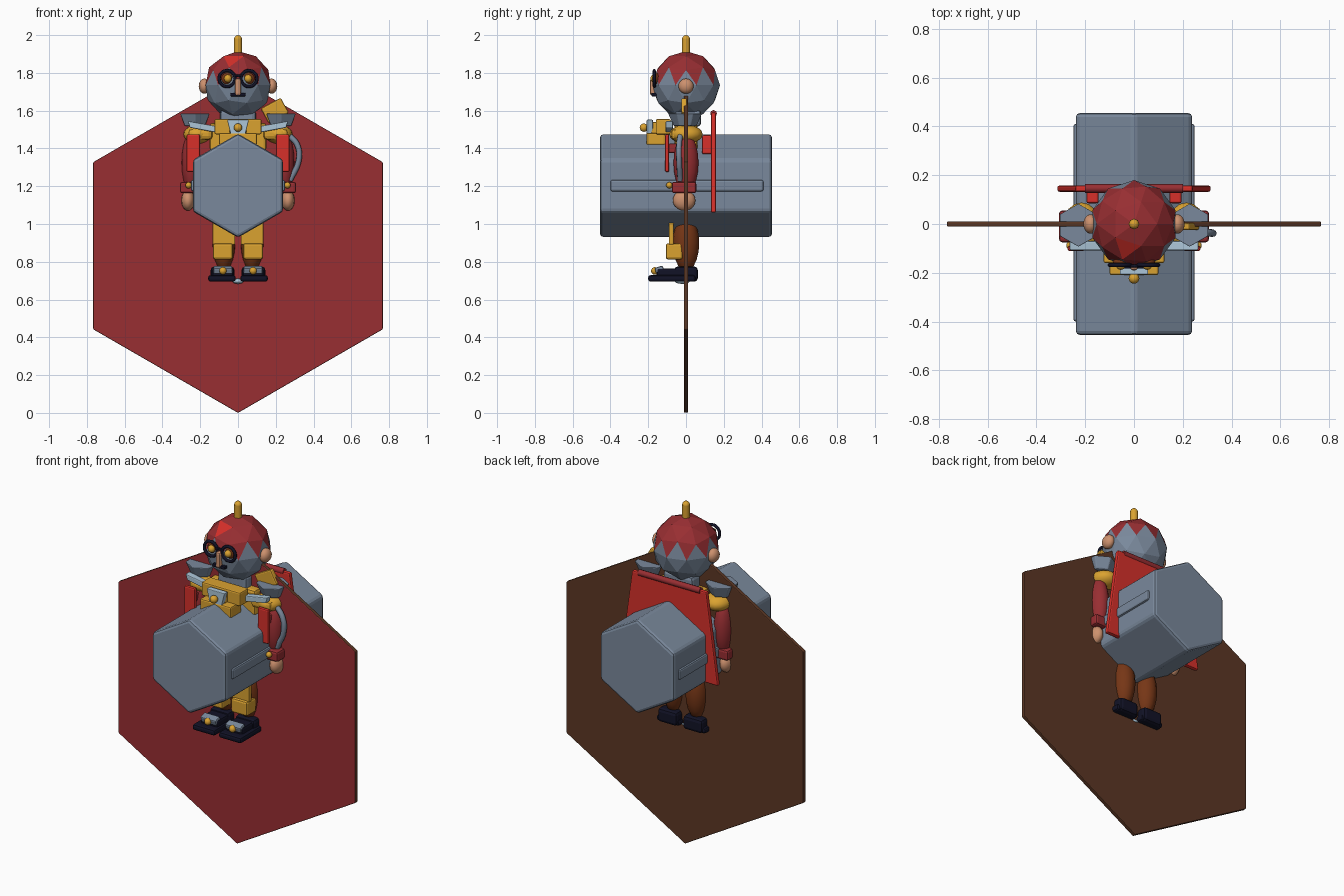
import bpy, bmesh, math
from mathutils import Vector, Matrix, Euler

if "Cube" in bpy.data.objects:
    bpy.data.objects.remove(bpy.data.objects["Cube"])


def material(name, rgb):
    m = bpy.data.materials.new(name)
    lin = [((c / 255 + 0.055) / 1.055) ** 2.4 for c in rgb]
    m.diffuse_color = (*lin, 1)
    m.use_nodes = True
    m.node_tree.nodes["Principled BSDF"].inputs["Base Color"].default_value = m.diffuse_color
    return m


RED = material("dark red", (152, 46, 50))
BRIGHT = material("bright red", (215, 48, 42))
GREY = material("steel grey", (122, 137, 156))
PALE = material("pale steel", (172, 198, 216))
GOLD = material("gold", (218, 162, 48))
SKIN = material("skin", (205, 145, 110))
NAVY = material("navy black", (17, 18, 38))
BROWN = material("plate brown", (92, 55, 36))
RUST = material("leg brown", (118, 54, 22))


def finish(name, bm, mat, bevel=0, smooth=False):
    bmesh.ops.recalc_face_normals(bm, faces=bm.faces)
    me = bpy.data.meshes.new(name)
    bm.to_mesh(me)
    bm.free()
    ob = bpy.data.objects.new(name, me)
    bpy.context.collection.objects.link(ob)
    me.materials.append(mat)
    if bevel:
        b = ob.modifiers.new("bevel", 'BEVEL')
        b.width, b.segments = bevel, 2
    if smooth:
        me.shade_smooth()
    return ob


def box(name, c, size, mat, bevel=0.008, rot=(0, 0, 0)):
    bm = bmesh.new()
    m = Matrix.LocRotScale(Vector(c), Euler(rot), Vector(size))
    bmesh.ops.create_cube(bm, size=1, matrix=m)
    return finish(name, bm, mat, bevel)


def ball(name, c, r, mat, seg=16):
    bm = bmesh.new()
    r = r if isinstance(r, tuple) else (r, r, r)
    m = Matrix.LocRotScale(Vector(c), None, Vector(r))
    bmesh.ops.create_uvsphere(bm, u_segments=seg, v_segments=seg // 2 + 2, radius=1, matrix=m)
    return finish(name, bm, mat, smooth=True)


def prism(name, pts, y0, y1, mat, bevel=0):
    """Extrude an x-z outline along y."""
    bm = bmesh.new()
    f = bm.faces.new([bm.verts.new((x, y0, z)) for x, z in pts])
    g = bmesh.ops.extrude_face_region(bm, geom=[f])
    bmesh.ops.translate(bm, vec=(0, y1 - y0, 0),
                        verts=[v for v in g["geom"] if isinstance(v, bmesh.types.BMVert)])
    return finish(name, bm, mat, bevel)


def tube(name, pts, r, mat, closed=False):
    cu = bpy.data.curves.new(name, 'CURVE')
    cu.dimensions = '3D'
    cu.bevel_depth, cu.bevel_resolution, cu.use_fill_caps = r, 2, True
    cu.resolution_u = 6
    sp = cu.splines.new('BEZIER')
    sp.bezier_points.add(len(pts) - 1)
    for p, co in zip(sp.bezier_points, pts):
        p.co = co
        p.handle_left_type = p.handle_right_type = 'AUTO'
    sp.use_cyclic_u = closed
    cu.materials.append(mat)
    ob = bpy.data.objects.new(name, cu)
    bpy.context.collection.objects.link(ob)
    return ob


def ring(name, c, R, r, mat, flat=False):
    pts = []
    for i in range(8):
        a = i * math.tau / 8
        u, v = R * math.cos(a), R * math.sin(a)
        pts.append((c[0] + u, c[1] + (v if flat else 0), c[2] + (0 if flat else v)))
    return tube(name, pts, r, mat, True)


def hexagon(cz, R):
    return [(R * math.sin(i * math.pi / 3), cz + R * math.cos(i * math.pi / 3)) for i in range(6)]


# Big hexagonal plate: brown body with a red front face
plate = prism("hex_plate", hexagon(0.885, 0.885), -0.011, 0.011, BROWN, 0.004)
plate.data.materials.append(RED)
for p in plate.data.polygons:
    if p.normal.y < -0.9:
        p.material_index = 1

# Hexagonal barrel through the body with side ribs
prism("hex_barrel", hexagon(1.203, 0.275), -0.455, 0.455, GREY, 0.016)
for s in (-1, 1):
    box("barrel_rib", (s * 0.236, 0.005, 1.203), (0.026, 0.81, 0.06), GREY, 0.01)

# Head: faceted ball, red zigzag cap above its middle
bm = bmesh.new()
bmesh.ops.create_icosphere(bm, subdivisions=2, radius=0.18, matrix=Matrix.Translation((0, 0, 1.735)))
head = finish("head", bm, GREY)
head.data.materials.append(RED)
head.data.materials.append(BRIGHT)
for p in head.data.polygons:
    if p.center.z > 1.735 + 0.24 * 0.18:
        p.material_index = 1
tuft = min(head.data.polygons, key=lambda p: (p.center - Vector((-0.03, -0.13, 1.845))).length)
tuft.material_index = 2

# Crest on top of the head
tube("crest", [(0, 0, 1.89), (0, 0, 1.935), (0, 0, 1.98)], 0.022, GOLD)
ball("crest_tip", (0, 0, 1.978), 0.022, GOLD, 8)

# Face
box("nose", (0, -0.172, 1.725), (0.03, 0.036, 0.09), SKIN, 0.01)
box("moustache", (0, -0.168, 1.685), (0.08, 0.03, 0.018), NAVY, 0.005)
box("glasses_bridge", (0, -0.172, 1.785), (0.04, 0.012, 0.012), NAVY, 0.003)
for s in (-1, 1):
    ring("glasses_rim", (s * 0.058, -0.168, 1.77), 0.042, 0.0085, NAVY)
    ball("eye_socket", (s * 0.056, -0.155, 1.77), (0.032, 0.014, 0.032), RUST, 12)
    ball("eye", (s * 0.054, -0.168, 1.77), 0.021, GOLD, 10)
    ball("ear", (s * 0.178, 0, 1.73), (0.03, 0.04, 0.04), SKIN)

# Neck and torso
box("collar", (0, 0.01, 1.56), (0.19, 0.14, 0.09), GREY, 0.02)
box("torso", (0, 0, 1.46), (0.3, 0.12, 0.15), GOLD, 0.015)

# Chest armour
box("chest_upper", (0, -0.12, 1.515), (0.25, 0.08, 0.08), GOLD, 0.008)
box("chest_lower", (0, -0.16, 1.45), (0.2, 0.1, 0.065), GOLD, 0.008)
prism("chest_badge", [(-0.058, 1.552), (0.058, 1.552), (0.035, 1.46), (-0.035, 1.46)],
      -0.208, -0.175, PALE, 0.004)
box("badge_mount", (0, -0.16, 1.51), (0.09, 0.05, 0.06), GOLD)
ball("badge_knob", (0, -0.223, 1.51), 0.022, GOLD)
box("shoulder_strap", (0.195, -0.01, 1.60), (0.12, 0.03, 0.09), GOLD, 0.008, (0, -0.5, 0))

# Arms, one per side
for s in (-1, 1):
    prism("chest_lapel", [(s * 0.265, 1.545), (s * 0.255, 1.51), (s * 0.12, 1.485), (s * 0.1, 1.515)],
          -0.108, -0.07, PALE, 0.005)
    # Tapered hexagonal shoulder pad
    bm = bmesh.new()
    bmesh.ops.create_cone(bm, cap_ends=True, segments=6, radius1=0.062, radius2=0.09, depth=0.065,
                          matrix=Matrix.Translation((s * 0.228, -0.005, 1.552)))
    finish("shoulder_pad", bm, GREY, 0.005)
    ball("shoulder", (s * 0.215, 0, 1.475), (0.075, 0.088, 0.05), GOLD)
    box("shoulder_block", (s * 0.2, -0.01, 1.475), (0.13, 0.14, 0.06), GOLD, 0.02)
    ball("arm", (s * 0.248, 0, 1.325), (0.052, 0.066, 0.16), RED)
    box("arm_plate", (s * 0.237, -0.1, 1.375), (0.07, 0.022, 0.2), BRIGHT, 0.008)
    box("arm_plate_mount", (s * 0.24, -0.065, 1.4), (0.03, 0.06, 0.05), RED)
    box("cuff", (s * 0.262, -0.01, 1.193), (0.09, 0.13, 0.06), RED, 0.012)
    ring("wrist_band", (s * 0.262, 0, 1.21), 0.044, 0.008, GREY)
    ball("cuff_button", (s * 0.262, -0.088, 1.205), 0.017, GOLD, 10)
    ball("hand", (s * 0.265, -0.01, 1.125), (0.035, 0.06, 0.055), SKIN)

# Hose down one arm
tube("arm_hose", [(0.27, -0.03, 1.47), (0.313, -0.037, 1.42), (0.322, -0.037, 1.34), (0.275, -0.03, 1.23)],
     0.015, GREY)

# Flared back board with rolled rims
prism("back_board", [(-0.24, 1.59), (0.24, 1.59), (0.315, 1.06), (-0.315, 1.06)], 0.132, 0.158, BRIGHT, 0.008)
tube("board_top_roll", [(-0.2, 0.146, 1.585), (0, 0.146, 1.585), (0.2, 0.146, 1.585)], 0.018, RED)
for s in (-1, 1):
    box("board_bracket", (s * 0.17, 0.11, 1.42), (0.05, 0.05, 0.1), BRIGHT)

# Legs and feet, one per side
for s in (-1, 1):
    ball("leg", (s * 0.075, 0, 0.9), (0.062, 0.07, 0.15), RUST)
    box("thigh_plate", (s * 0.075, -0.078, 0.95), (0.12, 0.026, 0.12), GOLD, 0.006)
    box("knee_guard", (s * 0.08, -0.062, 0.855), (0.105, 0.09, 0.085), GOLD, 0.012)
    box("heel", (s * 0.082, 0.0, 0.735), (0.125, 0.125, 0.08), NAVY, 0.018)
    box("shoe", (s * 0.085, -0.075, 0.712), (0.145, 0.25, 0.034), NAVY, 0.012)
    box("shoe_top", (s * 0.08, -0.085, 0.74), (0.11, 0.14, 0.05), NAVY, 0.012)
    box("shoe_strap", (s * 0.08, -0.14, 0.757), (0.1, 0.045, 0.035), GREY, 0.008, (0.3, 0, 0))
    ball("shoe_knob", (s * 0.08, -0.165, 0.752), 0.02, GOLD, 10)
ball("sole_stud", (0, -0.02, 0.697), (0.03, 0.04, 0.014), PALE, 10)
